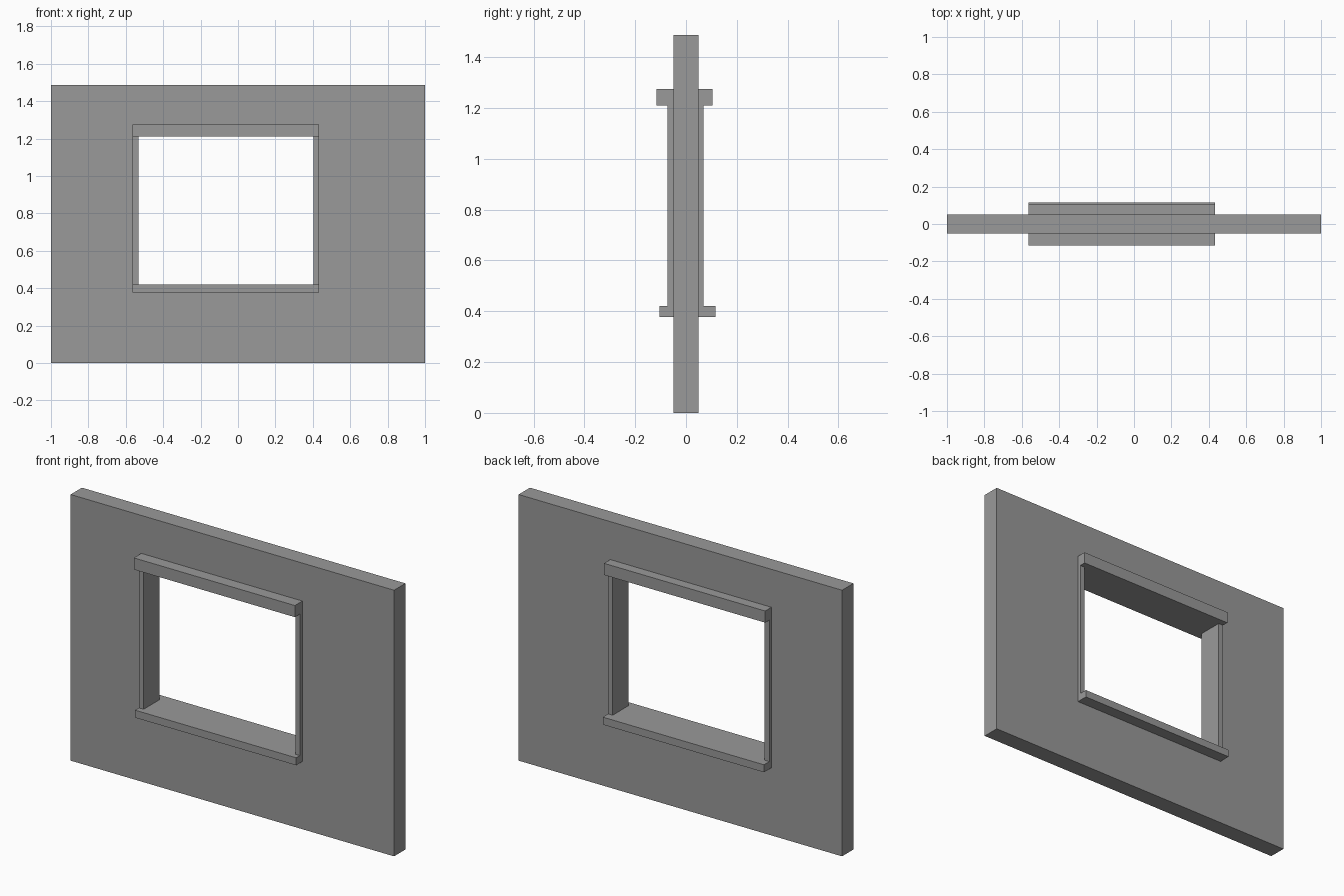
import bpy, bmesh

cube = bpy.data.objects.get("Cube")
if cube:
    bpy.data.objects.remove(cube, do_unlink=True)

# One plain grey for every part
grey = bpy.data.materials.new("plain grey")
grey.use_nodes = True
colour = (0.32, 0.32, 0.32, 1)
grey.diffuse_color = colour
grey.node_tree.nodes["Principled BSDF"].inputs["Base Color"].default_value = colour


def add_object(name, bm):
    bmesh.ops.recalc_face_normals(bm, faces=bm.faces)
    mesh = bpy.data.meshes.new(name)
    bm.to_mesh(mesh)
    bm.free()
    mesh.materials.append(grey)
    bpy.context.collection.objects.link(bpy.data.objects.new(name, mesh))


def extrude_back(bm, depth):
    result = bmesh.ops.extrude_face_region(bm, geom=bm.faces[:])
    verts = [g for g in result["geom"] if isinstance(g, bmesh.types.BMVert)]
    bmesh.ops.translate(bm, verts=verts, vec=(0, depth, 0))


def loop(bm, x0, x1, z0, z1, y):
    return [bm.verts.new((x, y, z)) for x, z in ((x0, z0), (x1, z0), (x1, z1), (x0, z1))]


def bar(name, x0, x1, y0, y1, z0, z1):
    bm = bmesh.new()
    bm.faces.new(loop(bm, x0, x1, z0, z1, y0))
    extrude_back(bm, y1 - y0)
    # Keep the closing front face of the solid
    bmesh.ops.holes_fill(bm, edges=bm.edges[:], sides=4)
    add_object(name, bm)


# Outer limits of the window frame and of its clear opening
LEFT, RIGHT, BOTTOM, TOP = -0.563, 0.433, 0.378, 1.275
IN_LEFT, IN_RIGHT, IN_BOTTOM, IN_TOP = -0.533, 0.405, 0.42, 1.21

# Wall slab with the window hole
bm = bmesh.new()
outer = loop(bm, -1, 1, 0, 1.487, -0.05)
inner = loop(bm, LEFT, RIGHT, BOTTOM, TOP, -0.05)
for i in range(4):
    j = (i + 1) % 4
    bm.faces.new((outer[i], outer[j], inner[j], inner[i]))
front = bm.faces[:]
back = bmesh.ops.duplicate(bm, geom=bm.verts[:] + bm.edges[:] + front)
twin = back["vert_map"]
bmesh.ops.translate(bm, verts=[twin[v] for v in outer + inner], vec=(0, 0.1, 0))
for ring in (outer, inner):
    for i in range(4):
        a, b = ring[i], ring[(i + 1) % 4]
        bm.faces.new((a, b, twin[b], twin[a]))
add_object("wall", bm)

# Window frame: head and sill run full width, jambs stand between them
bar("window_head", LEFT, RIGHT, -0.116, 0.105, IN_TOP, TOP)
bar("window_sill", LEFT, RIGHT, -0.105, 0.116, BOTTOM, IN_BOTTOM)
bar("right_jamb", LEFT, IN_LEFT, -0.072, 0.069, IN_BOTTOM, IN_TOP)
bar("left_jamb", IN_RIGHT, RIGHT, -0.072, 0.069, IN_BOTTOM, IN_TOP)
